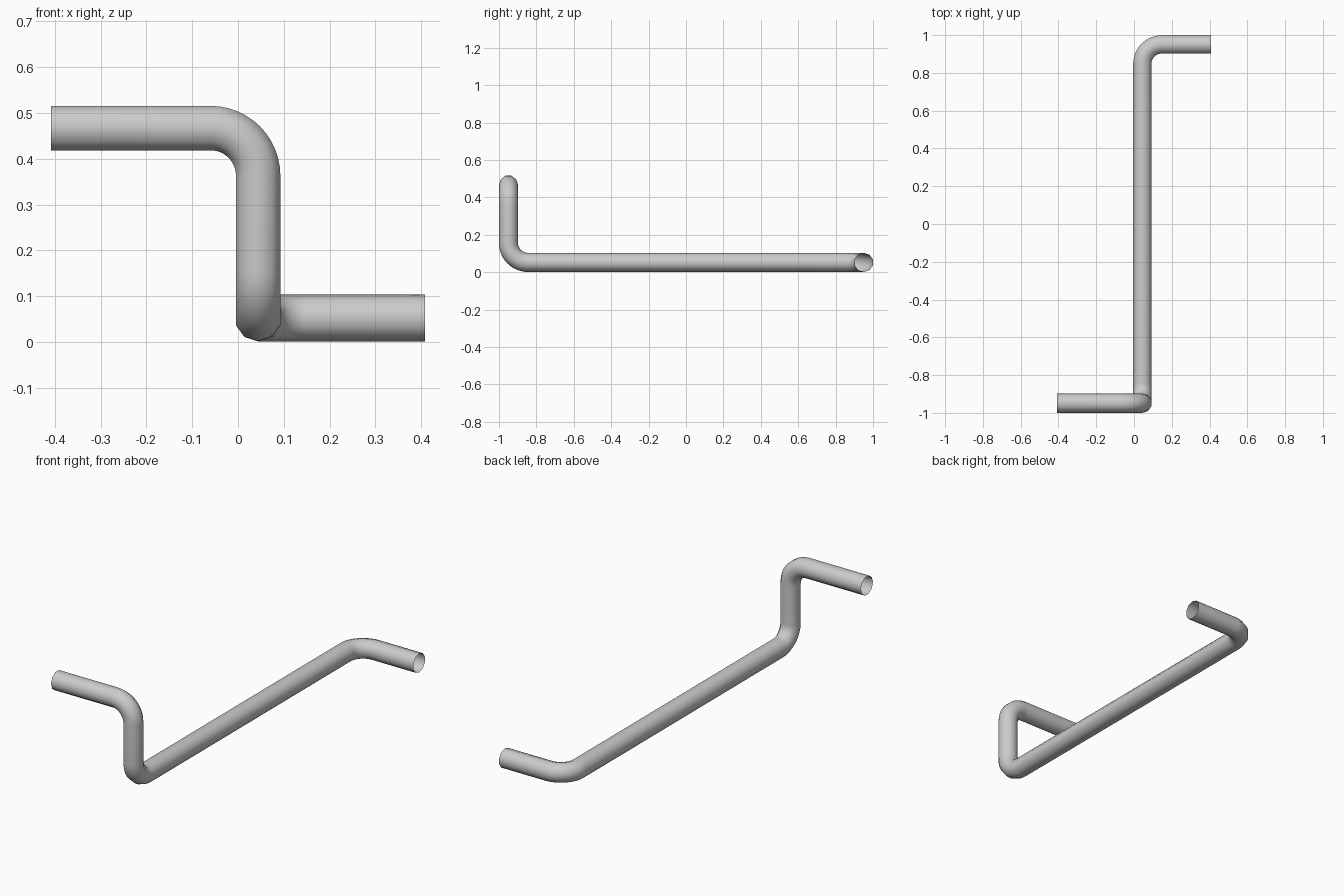
import bpy, math
from mathutils import Vector

if "Cube" in bpy.data.objects:
    bpy.data.objects.remove(bpy.data.objects["Cube"])

R = 0.051      # tube radius
BEND = 0.104   # centre-line bend radius
STEPS = 12

# Corner points of the tube's centre line
corners = [Vector(p) for p in [
    (-0.408, -0.949, 0.467), (0.044, -0.949, 0.467), (0.044, -0.949, 0.052),
    (0.044, 0.951, 0.052), (0.408, 0.951, 0.052)]]


def rounded_path(pts):
    """Replace each right-angle inner corner with an arc."""
    path = [pts[0]]
    for a, b, c in zip(pts, pts[1:], pts[2:]):
        d0, d1 = (b - a).normalized(), (c - b).normalized()
        centre = b - d0 * BEND + d1 * BEND
        for i in range(STEPS + 1):
            t = math.pi / 2 * i / STEPS
            path.append(centre + BEND * (d0 * math.sin(t) - d1 * math.cos(t)))
    return path + [pts[-1]]


# Bent tube: ten-sided, open at both ends
path = rounded_path(corners)
curve = bpy.data.curves.new("bent_tube", 'CURVE')
curve.dimensions = '3D'
curve.twist_mode = 'MINIMUM'
curve.bevel_depth = R
curve.bevel_resolution = 3
curve.use_fill_caps = False
spline = curve.splines.new('POLY')
spline.points.add(len(path) - 1)
for point, co in zip(spline.points, path):
    point.co = (*co, 1)
tube = bpy.data.objects.new("bent_tube", curve)
bpy.context.collection.objects.link(tube)

# Turn into a smooth-shaded mesh
bpy.context.view_layer.objects.active = tube
tube.select_set(True)
bpy.ops.object.convert(target='MESH')
bpy.ops.object.shade_smooth_by_angle(angle=math.radians(50))
